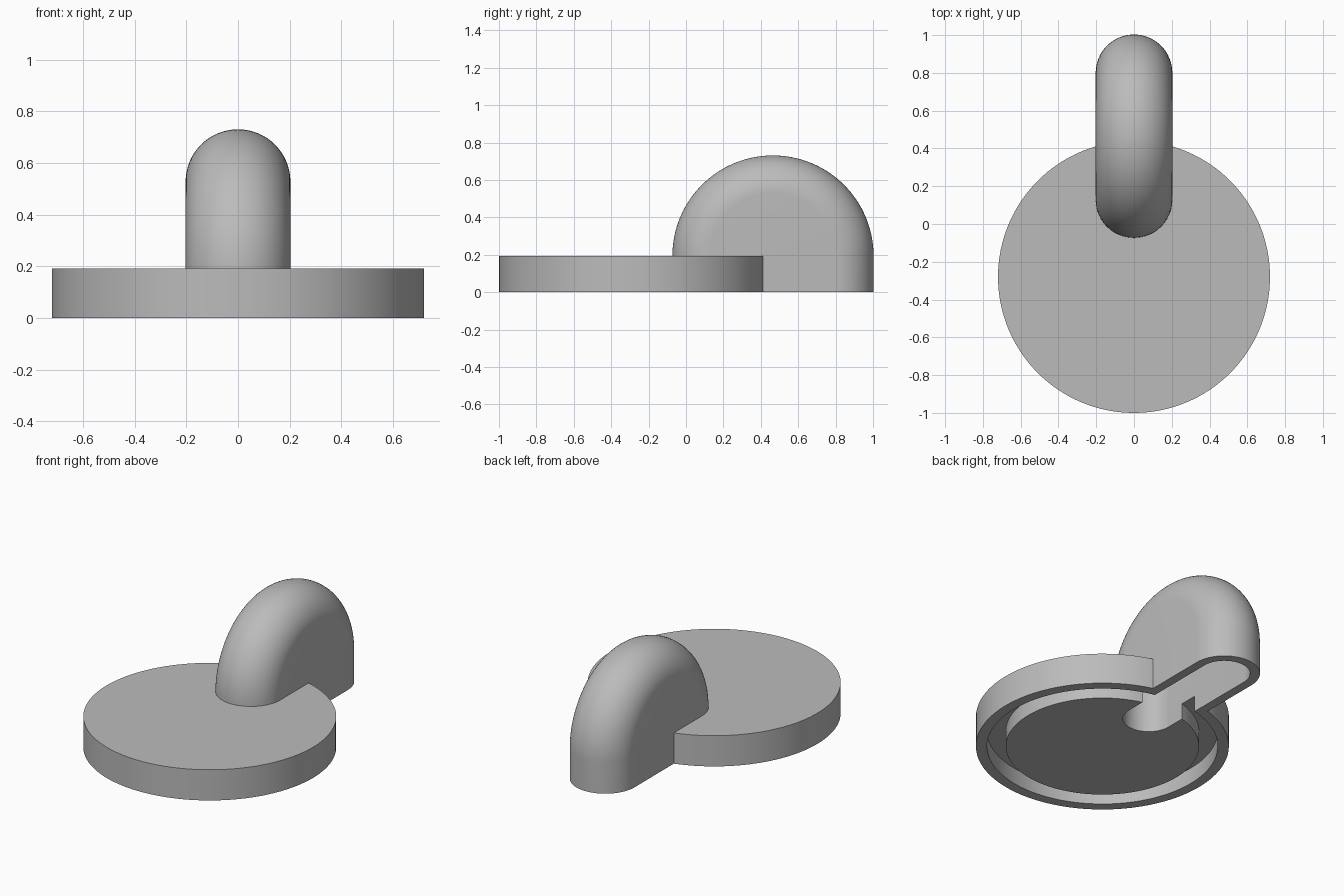
import bpy, bmesh
from math import sin, cos, pi, radians

if "Cube" in bpy.data.objects:
    bpy.data.objects.remove(bpy.data.objects["Cube"], do_unlink=True)

DISC_Y, DISC_R, HEIGHT = -0.28, 0.72, 0.193
ARCH_Y, SPINE_R = 0.465, 0.335

grey = bpy.data.materials.new("plain grey")
grey.use_nodes = True
grey.diffuse_color = (0.5, 0.5, 0.5, 1)
grey.node_tree.nodes["Principled BSDF"].inputs["Base Color"].default_value = grey.diffuse_color


def finish(name, bm):
    bmesh.ops.recalc_face_normals(bm, faces=bm.faces)
    mesh = bpy.data.meshes.new(name)
    bm.to_mesh(mesh)
    bm.free()
    mesh.materials.append(grey)
    obj = bpy.data.objects.new(name, mesh)
    bpy.context.collection.objects.link(obj)
    return obj


def lathe(name, profile, closed, steps=128):
    """Turn a (radius, z) profile around the disc's axis."""
    bm = bmesh.new()
    verts = [bm.verts.new((r, DISC_Y, z)) for r, z in profile]
    edges = [bm.edges.new(p) for p in zip(verts, verts[1:])]
    if closed:
        edges.append(bm.edges.new((verts[-1], verts[0])))
    bmesh.ops.spin(bm, geom=verts + edges, cent=(0, DISC_Y, 0), axis=(0, 0, 1),
                   angle=2 * pi, steps=steps)
    bmesh.ops.remove_doubles(bm, verts=bm.verts, dist=0.0001)
    return finish(name, bm)


def arch(name, r, bottom, steps=64, arc=32):
    """Upright half-disc with a rounded rim, on a straight base."""
    section = [(-r, 0)] + [(-r * cos(pi * i / arc), SPINE_R + r * sin(pi * i / arc))
                           for i in range(arc + 1)] + [(r, 0)]
    bm = bmesh.new()

    def ring(t, drop=None):
        return [bm.verts.new((x, ARCH_Y - d * cos(t),
                              HEIGHT + d * sin(t) if drop is None else drop))
                for x, d in section]

    rings = [ring(0, bottom)] + [ring(pi * i / steps) for i in range(steps + 1)] + [ring(pi, bottom)]
    for a, b in zip(rings, rings[1:]):
        for i in range(len(section) - 1):
            bm.faces.new((a[i], a[i + 1], b[i + 1], b[i]))
    bmesh.ops.dissolve_degenerate(bm, edges=bm.edges, dist=0.00001)
    bmesh.ops.remove_doubles(bm, verts=bm.verts, dist=0.0001)
    bmesh.ops.holes_fill(bm, edges=[e for e in bm.edges if e.is_boundary], sides=0)
    return finish(name, bm)


def combine(target, other, operation):
    mod = target.modifiers.new(operation, "BOOLEAN")
    mod.operation, mod.object, mod.solver = operation, other, "EXACT"
    bpy.context.view_layer.objects.active = target
    bpy.ops.object.modifier_apply(modifier=mod.name)
    bpy.data.objects.remove(other, do_unlink=True)


# Round base joined to the arched housing
body = lathe("base_with_arched_housing",
             [(0, 0), (DISC_R, 0), (DISC_R, HEIGHT), (0, HEIGHT)], False)
combine(body, arch("housing", 0.203, 0), "UNION")

# Hollow inside the housing, open below
combine(body, arch("housing_hollow", 0.147, -0.1), "DIFFERENCE")

# Ring groove under the base
combine(body, lathe("groove", [(0.55, -0.1), (0.657, -0.1), (0.657, 0.1), (0.55, 0.1)], True),
        "DIFFERENCE")

bpy.ops.object.select_all(action="DESELECT")
body.select_set(True)
bpy.context.view_layer.objects.active = body
bpy.ops.object.shade_smooth_by_angle(angle=radians(30))
